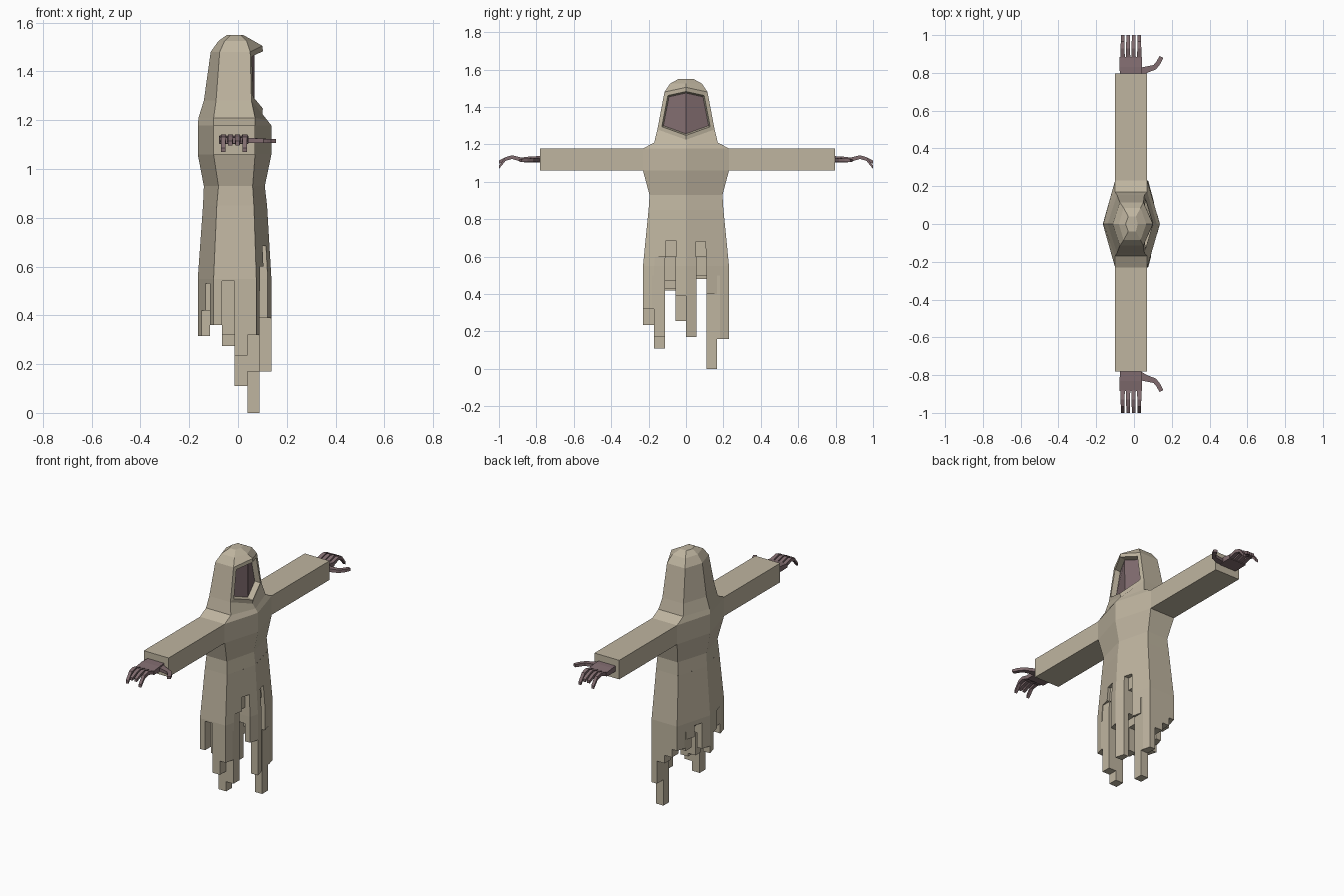
import bpy, bmesh
from mathutils import Vector

if "Cube" in bpy.data.objects:
    bpy.data.objects.remove(bpy.data.objects["Cube"])


def material(name, rgb):
    m = bpy.data.materials.new(name)
    m.diffuse_color = (*rgb, 1)
    m.use_nodes = True
    m.node_tree.nodes["Principled BSDF"].inputs["Base Color"].default_value = m.diffuse_color
    return m


CLOTH = material("pale_cloth", (0.52, 0.46, 0.35))
SKIN = material("dusky_skin", (0.22, 0.15, 0.16))


def finish(bm, name, mats):
    bmesh.ops.recalc_face_normals(bm, faces=bm.faces[:])
    me = bpy.data.meshes.new(name)
    bm.to_mesh(me)
    bm.free()
    for m in mats:
        me.materials.append(m)
    ob = bpy.data.objects.new(name, me)
    bpy.context.collection.objects.link(ob)
    return ob


def bridge(bm, a, b):
    n = len(a)
    return [bm.faces.new((a[i], a[(i + 1) % n], b[(i + 1) % n], b[i])) for i in range(n)]


# Hooded robe: six-sided loft; columns are z, back x, rear side x, fore side x, front x, half width
RINGS = [(0.85, -0.1435, -0.087, 0.065, 0.119, 0.2),
         (0.93, -0.14, -0.08, 0.06, 0.11, 0.195),
         (1.06, -0.165, -0.1, 0.07, 0.137, 0.23),
         (1.178, -0.165, -0.1, 0.07, 0.137, 0.23),
         (1.21, -0.162, -0.1, 0.07, 0.12, 0.17),
         (1.28, -0.14, -0.09, 0.055, 0.1, 0.153),
         (1.48, -0.112, -0.075, 0.05, 0.1, 0.115),
         (1.525, -0.08, -0.055, 0.035, 0.065, 0.085),
         (1.55, -0.045, -0.03, 0.01, 0.02, 0.04)]
bm = bmesh.new()
loops = []
for z, xb, xs, xf, xn, h in RINGS:
    loops.append([bm.verts.new((x, y, z)) for x, y in
                  ((xb, 0), (xs, -h), (xf, -h), (xn, 0), (xf, h), (xs, h))])
loops[4][3].co.z = 1.2
loops[5][3].co.z = 1.225          # dip of the hood opening
loops[6][3].co.z = 1.505          # peak of the hood opening
bands = [bridge(bm, a, b) for a, b in zip(loops, loops[1:])]
bm.faces.new(loops[-1])
bmesh.ops.recalc_face_normals(bm, faces=bm.faces[:])
bands[6][2].normal_update()

# Sleeves pulled straight out of the sides
for f, end in ((bands[2][1], -0.78), (bands[2][4], 0.797)):
    res = bmesh.ops.extrude_face_region(bm, geom=[f])
    for v in res["geom"]:
        if isinstance(v, bmesh.types.BMVert):
            v.co.y = end
    if f.is_valid:
        bm.faces.remove(f)

# Hood opening: hem, recess and dark face
bm.normal_update()
front = [bands[5][2], bands[5][3]]
bmesh.ops.inset_region(bm, faces=front, thickness=0.022, use_even_offset=True)
bm.normal_update()
bmesh.ops.inset_region(bm, faces=front, thickness=0.008, use_even_offset=True)
for v in {v for f in front for v in f.verts}:
    v.co.x -= 0.035
for f in front:
    f.material_index = 1
finish(bm, "hooded_robe", [CLOTH, SKIN])


# Tattered hem: grid of hanging strips clipped to the robe outline
HEX = [(-0.165, 0), (-0.1, -0.23), (0.075, -0.23), (0.137, 0), (0.075, 0.23), (-0.1, 0.23)]
XS = [-0.166, -0.115, -0.065, -0.015, 0.038, 0.088, 0.138]
YS = [-0.231, -0.17, -0.113, -0.056, 0, 0.056, 0.11, 0.167, 0.231]
BOTTOMS = [  # one row per y column, back to front
    (0.53, 0.36, 0.54, 0.235, 0.32, 0.5),
    (0.53, 0.42, 0.32, 0.11, 0.17, 0.6),
    (0.42, 0.5, 0.43, 0.47, 0.6, 0.685),
    (0.315, 0.5, 0.275, 0.255, 0.5, 0.39),
    (0.36, 0.45, 0.5, 0.4, 0.45, 0.17),
    (0.52, 0.5, 0.48, 0.5, 0.6, 0.68),
    (0.45, 0.38, 0.5, 0.4, 0.0, 0.4),
    (0.5, 0.4, 0.35, 0.3, 0.16, 0.5)]


def clip(poly, axis, limit, sign):
    out = []
    for p, q in zip(poly, poly[1:] + poly[:1]):
        dp, dq = sign * (p[axis] - limit), sign * (q[axis] - limit)
        if dp >= 0:
            out.append(p)
        if dp * dq < 0:
            t = dp / (dp - dq)
            out.append((p[0] + t * (q[0] - p[0]), p[1] + t * (q[1] - p[1])))
    return out


def spread(z):
    return 0.87 + 0.13 * min(1, (0.85 - z) / 0.3)


bm = bmesh.new()
for j, row in enumerate(BOTTOMS):
    for i, low in enumerate(row):
        poly = HEX
        for axis, limit, sign in ((0, XS[i], 1), (0, XS[i + 1], -1), (1, YS[j], 1), (1, YS[j + 1], -1)):
            poly = clip(poly, axis, limit, sign)
        if len(poly) < 3:
            continue
        levels = [0.85] + ([0.55] if low < 0.55 else []) + [low]
        rows = [[bm.verts.new((x * spread(z), y * spread(z), z)) for x, y in poly] for z in levels]
        for a, b in zip(rows, rows[1:]):
            bridge(bm, a, b)
        bm.faces.new(rows[-1])
finish(bm, "tattered_hem", [CLOTH])


# Hands: palm, four curled fingers and a thumb made of boxy limbs
def limb(bm, pts):
    """pts: (x, y, z, width, height) along a path."""
    rows = []
    for k, (x, y, z, w, h) in enumerate(pts):
        a, b = pts[max(k - 1, 0)], pts[min(k + 1, len(pts) - 1)]
        d = Vector((b[0] - a[0], b[1] - a[1], 0)).normalized()
        side = Vector((d.y, -d.x, 0)) * w / 2
        up = Vector((0, 0, h / 2))
        c = Vector((x, y, z))
        rows.append([bm.verts.new(v) for v in (c - side - up, c + side - up, c + side + up, c - side + up)])
    for a, b in zip(rows, rows[1:]):
        bridge(bm, a, b)
    bm.faces.new(rows[0])
    bm.faces.new(rows[-1])


for s, name in ((-1, "right_hand"), (1, "left_hand")):
    bm = bmesh.new()
    limb(bm, [(-0.017, s * 0.77, 1.12, 0.11, 0.035), (-0.017, s * 0.83, 1.12, 0.12, 0.032),
              (-0.017, s * 0.885, 1.117, 0.118, 0.024)])
    for x, tip in ((-0.06, 1.078), (-0.031, 1.105), (-0.002, 1.105), (0.028, 1.078)):
        limb(bm, [(x, s * 0.875, 1.117, 0.023, 0.022), (x, s * 0.93, 1.132, 0.021, 0.02),
                  (x, s * 0.965, 1.122, 0.02, 0.02), (x, s * 1.0, tip, 0.018, 0.018)])
    limb(bm, [(0.02, s * 0.8, 1.117, 0.05, 0.022), (0.06, s * 0.815, 1.117, 0.035, 0.02),
              (0.11, s * 0.83, 1.115, 0.026, 0.018), (0.13, s * 0.855, 1.115, 0.024, 0.018),
              (0.145, s * 0.885, 1.115, 0.022, 0.016)])
    finish(bm, name, [SKIN])
